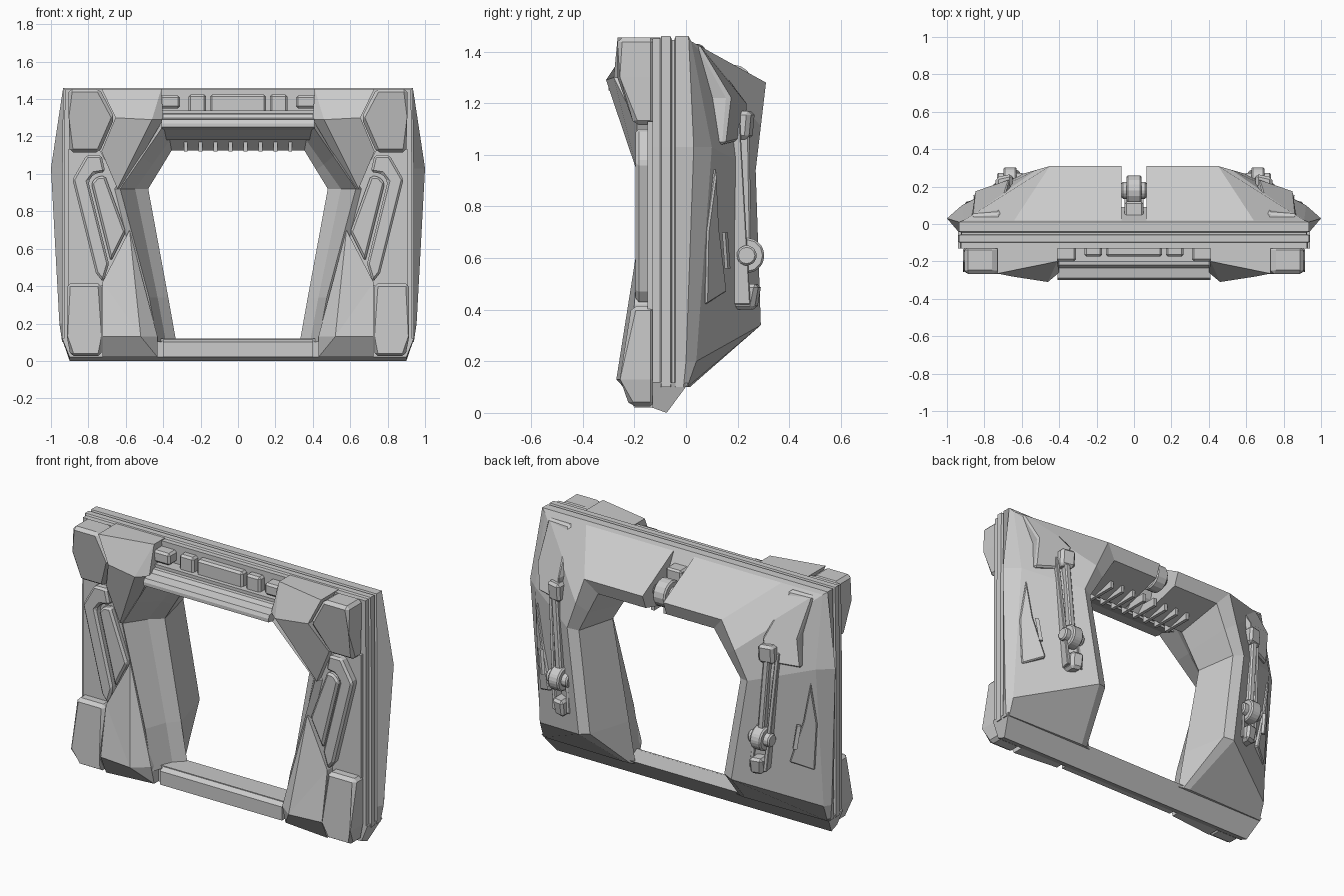
import bpy, bmesh
from mathutils import Vector as V, Matrix


def make(name, verts, faces, bevel=0, mirror=True):
    bm = bmesh.new()
    vs = [bm.verts.new(v) for v in verts]
    for f in faces:
        bm.faces.new([vs[i] for i in f])
    bmesh.ops.recalc_face_normals(bm, faces=bm.faces)
    me = bpy.data.meshes.new(name)
    bm.to_mesh(me)
    bm.free()
    ob = bpy.data.objects.new(name, me)
    bpy.context.collection.objects.link(ob)
    if bevel:
        b = ob.modifiers.new("bevel", 'BEVEL')
        b.width, b.segments, b.limit_method = bevel, 1, 'ANGLE'
        b.angle_limit = 0.5
    if mirror:
        ob.modifiers.new("mirror", 'MIRROR')
    return ob


def prism(name, pts, off=None, flat_y=None, **kw):
    """Polygon extruded by a vector, or back onto a plane of constant y."""
    n = len(pts)
    a = [V(p) for p in pts]
    b = [p + V(off) if off else V((p.x, flat_y, p.z)) for p in a]
    faces = [list(range(n)), list(range(n, 2 * n))]
    faces += [[i, (i + 1) % n, n + (i + 1) % n, n + i] for i in range(n)]
    return make(name, a + b, faces, **kw)


def box(name, x0, x1, y0, y1, z0, z1, **kw):
    prism(name, [(x0, y0, z0), (x1, y0, z0), (x1, y0, z1), (x0, y0, z1)], flat_y=y1, **kw)


def bar_x(name, w, yz, **kw):
    prism(name, [(-w, y, z) for y, z in yz], off=(2 * w, 0, 0), mirror=False, **kw)


def wheel(name, c, r, w, mirror=True, seg=16):
    bm = bmesh.new()
    bmesh.ops.create_cone(bm, cap_ends=True, segments=seg, radius1=r, radius2=r, depth=w,
                          matrix=Matrix.Translation(c) @ Matrix.Rotation(1.5708, 4, 'Y'))
    vs, fs = [v.co.copy() for v in bm.verts], [[v.index for v in f.verts] for f in bm.faces]
    bm.free()
    return make(name, vs, fs, bevel=0.008, mirror=mirror)


# Frame body: closed cross-sections lofted round the arch.
# Inner columns: plate edge, front lip, step, throat, inner back lip, outer back lip, housing base
def top(x, full):
    back = [(x, .28, 1.2), (x, .31, 1.28)] if full else [(x, .07, 1.2), (x, .09, 1.3)]
    return [(x, -.13, 1.33), (x, -.27, 1.26), (x, -.06, 1.18), (x, .0, 1.125)] + back + [(x, .02, 1.44)]


corner = [(.41, -.13, 1.33), (.39, -.27, 1.27), (.365, -.06, 1.18), (.355, .0, 1.125),
          (.38, .28, 1.2), (.45, .31, 1.28), (.64, .02, 1.44)]
shoulder = [(.68, -.13, .92), (.63, -.18, .92), (.55, -.06, .92), (.48, .0, .92),
            (.53, .245, .93), (.59, .27, .94), (.92, .1, 1.03)]
lower = [(.55, -.13, .34), (.475, -.19, .34), (.43, -.06, .34), (.373, .0, .34),
         (.44, .27, .35), (.5, .29, .34), (.93, .04, .2)]
foot = [(.5, -.13, .1), (.43, -.19, .1), (.385, -.06, .1), (.33, .0, .1),
        (.36, .01, .1), (.4, .015, .1), (.93, .005, .1)]
diag = [tuple(V(a).lerp(V(b), .5)) for a, b in zip(corner, shoulder)]
diag[-1] = (.91, .02, 1.44)
# station: inner columns, outer point, inset direction, wing bulge and its y
stations = [(top(0, 0), (0, 1.46), (0, 1), 0, .01), (top(.066, 0), (.066, 1.46), (0, 1), 0, .01),
            (top(.068, 1), (.068, 1.46), (0, 1), 0, .01), (corner, (.64, 1.46), (0, 1), 0, .01),
            (diag, (.935, 1.46), (1, 1), 0, .01), (shoulder, (.94, 1.03), (1, 0), .06, .03),
            (lower, (.94, .2), (1, 0), .015, .0), (foot, (.94, .1), (1, 0), 0, -.01)]
rim = [(-.04, 0), (-.045, .014), (-.055, .014), (-.06, 0), (-.095, 0), (-.1, .01), (-.13, .01)]
verts, faces = [], []
for inner, (ox, oz), (nx, nz), bulge, wy in stations:
    ring = inner + [(ox + bulge, wy, oz)] + [(ox - d * nx, y, oz - d * nz) for y, d in rim]
    n = len(ring)
    verts += ring
for s in range(len(stations) - 1):
    for i in range(n):
        j = (i + 1) % n
        faces.append([s * n + i, s * n + j, (s + 1) * n + j, (s + 1) * n + i])
faces.append([(len(stations) - 1) * n + i for i in range(n)])
make("frame_body", verts, faces)

# Sill with tapered ends
prism("sill", [(-.94, -.13, .12), (-.94, .01, .115), (-.9, -.075, .0), (-.9, -.13, .02)],
      flat_y=None, off=(.94, 0, 0)).hide_render = False
bar_x("sill_step", .4, [(-.16, .02), (-.16, .1), (-.12, .12), (-.1, .02)])

# Lintel and the blocks in the recess above it
bar_x("lintel", .41, [(-.12, 1.33), (-.22, 1.32), (-.235, 1.3), (-.29, 1.29), (-.3, 1.27),
                      (-.3, 1.25), (-.22, 1.235), (-.1, 1.18)])
bar_x("lintel_backing", .42, [(-.12, 1.34), (-.2, 1.34), (-.2, 1.31), (-.12, 1.3)])
box("recess_centre_block", -.15, .15, -.175, -.12, 1.32, 1.425, bevel=.012, mirror=False)
box("recess_side_block", .17, .265, -.175, -.12, 1.325, 1.425, bevel=.012)
box("recess_end_block", .31, .42, -.2, -.12, 1.35, 1.42, bevel=.012)

# Front corner armour
prism("upper_corner_pad", [(.74, -.265, 1.455), (.905, -.265, 1.455), (.905, -.275, 1.3),
                           (.9, -.2, 1.115), (.74, -.2, 1.115), (.66, -.275, 1.3)],
      flat_y=-.12, bevel=.018)
verts = [(.41, -.2, 1.455), (.73, -.265, 1.455), (.655, -.28, 1.3), (.73, -.19, 1.12),
         (.645, -.185, .92), (.46, -.31, 1.29), (.4, -.26, 1.29), (.62, -.15, .92)]
faces = [[0, 1, 2, 5], [0, 5, 6], [2, 3, 4, 5], [5, 4, 7, 6]]
loop = [0, 1, 2, 3, 4, 7, 6]
base = [(verts[i][0], -.1, verts[i][2]) for i in loop]
faces += [[loop[k], loop[(k + 1) % 7], 8 + (k + 1) % 7, 8 + k] for k in range(7)]
make("upper_inner_pad", verts + base, faces)
prism("lower_corner_pad", [(.73, -.21, .415), (.915, -.21, .415), (.915, -.275, .13),
                           (.895, -.215, .025), (.73, -.215, .025), (.73, -.275, .13)],
      flat_y=-.12, bevel=.018)
verts = [(.43, -.2, .13), (.58, -.18, .7), (.725, -.2, .42), (.725, -.25, .13), (.725, -.2, .02),
         (.43, -.17, .02), (.52, -.27, .13)]
faces = [[0, 1, 6], [1, 2, 6], [2, 3, 6], [3, 4, 5, 6], [5, 0, 6]]
base = [(v[0], -.1, v[2]) for v in verts[:6]]
faces += [[k, (k + 1) % 6, 7 + (k + 1) % 6, 7 + k] for k in range(6)]
make("lower_inner_pad", verts + base, faces)

# Diagonal bars between the pads
prism("side_bed", [(.63, -.15, .92), (.74, -.15, 1.13), (.91, -.15, 1.13), (.91, -.15, .4),
                   (.72, -.15, .4), (.57, -.15, .7)], flat_y=-.1)
prism("outer_diagonal_bar", [(.81, -.195, 1.1), (.73, -.195, 1.1), (.71, -.195, 1.01), (.77, -.195, 1.0),
                             (.8, -.195, .96), (.69, -.195, .52), (.72, -.195, .42),
                             (.76, -.195, .47), (.885, -.195, .97)], flat_y=-.12, bevel=.012)
prism("inner_diagonal_bar", [(.785, -.185, .95), (.755, -.185, .985), (.71, -.185, .99),
                             (.6, -.185, .69), (.68, -.185, .53)], flat_y=-.12, bevel=.012)

# Ceiling ribs
for k in range(8):
    x = -.28 + k * .08
    box("ceiling_rib", x - .01, x + .01, -.05, .14, 1.12, 1.17, mirror=False)

# Back pillars and raised side panels
prism("back_pillar", [(.72, .06, 1.43), (.87, .05, 1.43), (.85, .165, 1.22), (.86, .15, 1.04),
                      (.68, .23, 1.06), (.67, .245, 1.2)], off=(-.02, -.1, 0), bevel=.01)
prism("side_panel", [(.9, .12, .95), (.86, .13, .72), (.79, .16, .47), (.9, .08, .42), (.92, .085, .7)],
      off=(-.03, -.06, 0), bevel=.006)
prism("side_slot", [(.85, .14, .7), (.83, .15, .56), (.81, .16, .56), (.83, .15, .7)], off=(.012, .012, 0))

# Actuator arm on each back side: rails, rod, brackets and pivot wheel
for dx in (-.045, .045):
    prism("arm_rail", [(.70 + dx - .012, .21, 1.12), (.70 + dx + .012, .21, 1.12),
                       (.645 + dx + .012, .25, .42), (.645 + dx - .012, .25, .42)],
          off=(-.02, -.09, 0), bevel=.004)
prism("arm_rod", [(.68, .245, 1.14), (.72, .245, 1.14), (.675, .255, .55), (.635, .255, .55)],
      off=(-.01, -.06, 0), bevel=.008)
prism("arm_top_bracket", [(.65, .27, 1.17), (.74, .25, 1.17), (.74, .24, 1.06), (.65, .26, 1.06)],
      off=(0, -.1, 0), bevel=.015)
prism("arm_foot", [(.61, .295, .5), (.69, .28, .5), (.68, .26, .4), (.61, .28, .4)],
      off=(0, -.1, 0), bevel=.015)
wheel("arm_pivot", (.662, .235, .61), .07, .07, seg=12)
wheel("arm_pivot_pin", (.662, .235, .61), .04, .14, seg=12)

# Centre hinge in the gap at the top of the back
box("hinge_plate", -.05, .05, .0, .12, 1.3, 1.385, bevel=.01, mirror=False)
wheel("hinge_knuckle", (0, .18, 1.27), .08, .08, mirror=False)
wheel("hinge_pin", (0, .18, 1.27), .045, .134, mirror=False)
